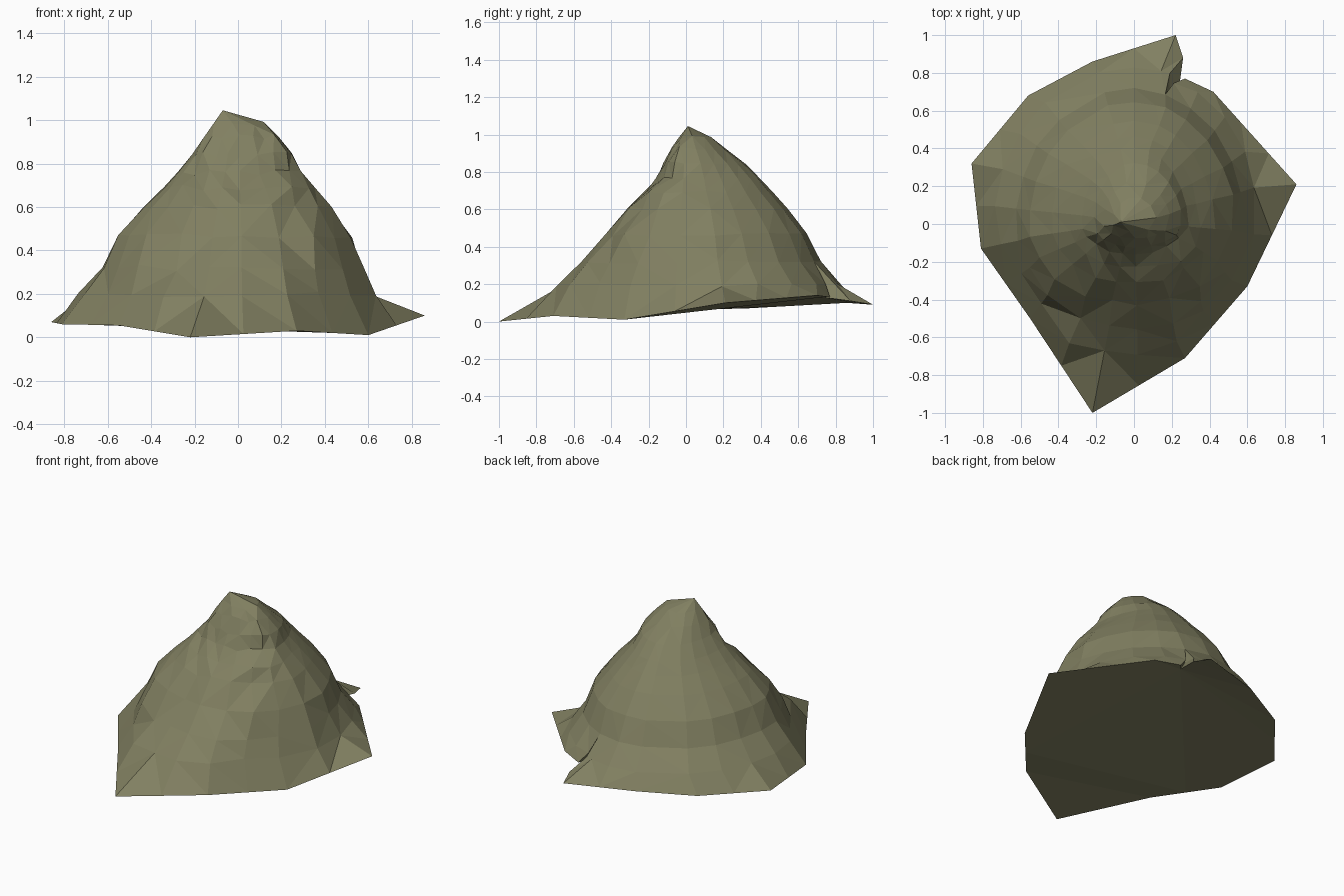
import bpy, bmesh, math, random
from mathutils import Vector

if "Cube" in bpy.data.objects:
    bpy.data.objects.remove(bpy.data.objects["Cube"])

random.seed(4)

# Ragged skirt outline, counter-clockwise from the front tip, with the notch at the back
corners = [(-.22, -1, 0), (.27, -.71, .03), (.60, -.33, .01), (.86, .21, .10),
           (.42, .70, .14), (.27, .77, .13), (.24, .73, .13), (.26, .88, .11),
           (.22, 1, .09), (-.22, .86, .10), (-.56, .68, .09), (-.86, .32, .07),
           (-.81, -.13, .06), (-.55, -.50, .055)]

# Height and reach to the left, right, front and back
levels = [(.20, .73, .66, .69, .82), (.32, .62, .58, .56, .71),
          (.47, .55, .53, .42, .64), (.60, .43, .42, .31, .54),
          (.69, .34, .345, .23, .46), (.76, .275, .28, .16, .40),
          (.84, .21, .25, .12, .32), (.92, .16, .19, .075, .22),
          (.985, .11, .12, .04, .14)]
apex = Vector((-.07, .01, 1.045))

# Split the long skirt edges so the slopes get enough facets
outline = []
for i, c in enumerate(corners):
    a, b = Vector(c), Vector(corners[(i + 1) % len(corners)])
    parts = max(1, round((b - a).length / .26))
    outline += [a.lerp(b, k / parts) for k in range(parts)]


def slope_point(base, level):
    """Point on the slope at one level, above a skirt point."""
    z, left, right, front, back = level
    ang = math.atan2(base.y, base.x)
    c, s = math.cos(ang), math.sin(ang)
    craggy = s < .35 and c > -.75
    rough = .03 if craggy else .006
    k = 1.01 + random.uniform(-rough, rough)
    if -1.2 < ang < -.3:                       # ledge on the front right
        k += {.69: .09, .60: -.03, .76: -.04}.get(z, 0)
    p = Vector((c * (right if c > 0 else left) * k,
                s * (back if s > 0 else front) * k, 0))
    if s < 0:                                  # gentler foot at the front
        limit = base.xy.length * (.99 - .6 * z)
    else:
        limit = base.xy.length * (.95 if z < .3 else .91)
    if p.length > limit:
        p *= limit / p.length
    p.z = z + random.uniform(-rough, rough) * .5
    return p


bm = bmesh.new()
rings = [[bm.verts.new(p) for p in outline]]
for level in levels:
    rings.append([bm.verts.new(slope_point(p, level)) for p in outline])

# Slopes, peak and underside
n = len(outline)
for low, high in zip(rings, rings[1:]):
    for i in range(n):
        j = (i + 1) % n
        bm.faces.new((low[i], low[j], high[j], high[i]))
top = bm.verts.new(apex)
for i in range(n):
    bm.faces.new((rings[-1][i], rings[-1][(i + 1) % n], top))
bm.faces.new(list(reversed(rings[0])))

# Merge the crowded points so the facets stay broad, then cut into triangles
crowded = [v for ring in rings[2:] for v in ring]
bmesh.ops.remove_doubles(bm, verts=crowded, dist=.045)
bmesh.ops.triangulate(bm, faces=bm.faces[:])
bmesh.ops.recalc_face_normals(bm, faces=bm.faces[:])

mesh = bpy.data.meshes.new("rocky_mound")
bm.to_mesh(mesh)
bm.free()
mound = bpy.data.objects.new("rocky_mound", mesh)
bpy.context.collection.objects.link(mound)

# Olive stone
stone = bpy.data.materials.new("olive_stone")
stone.diffuse_color = (.22, .215, .12, 1)
stone.use_nodes = True
stone.node_tree.nodes["Principled BSDF"].inputs["Base Color"].default_value = stone.diffuse_color
mesh.materials.append(stone)
